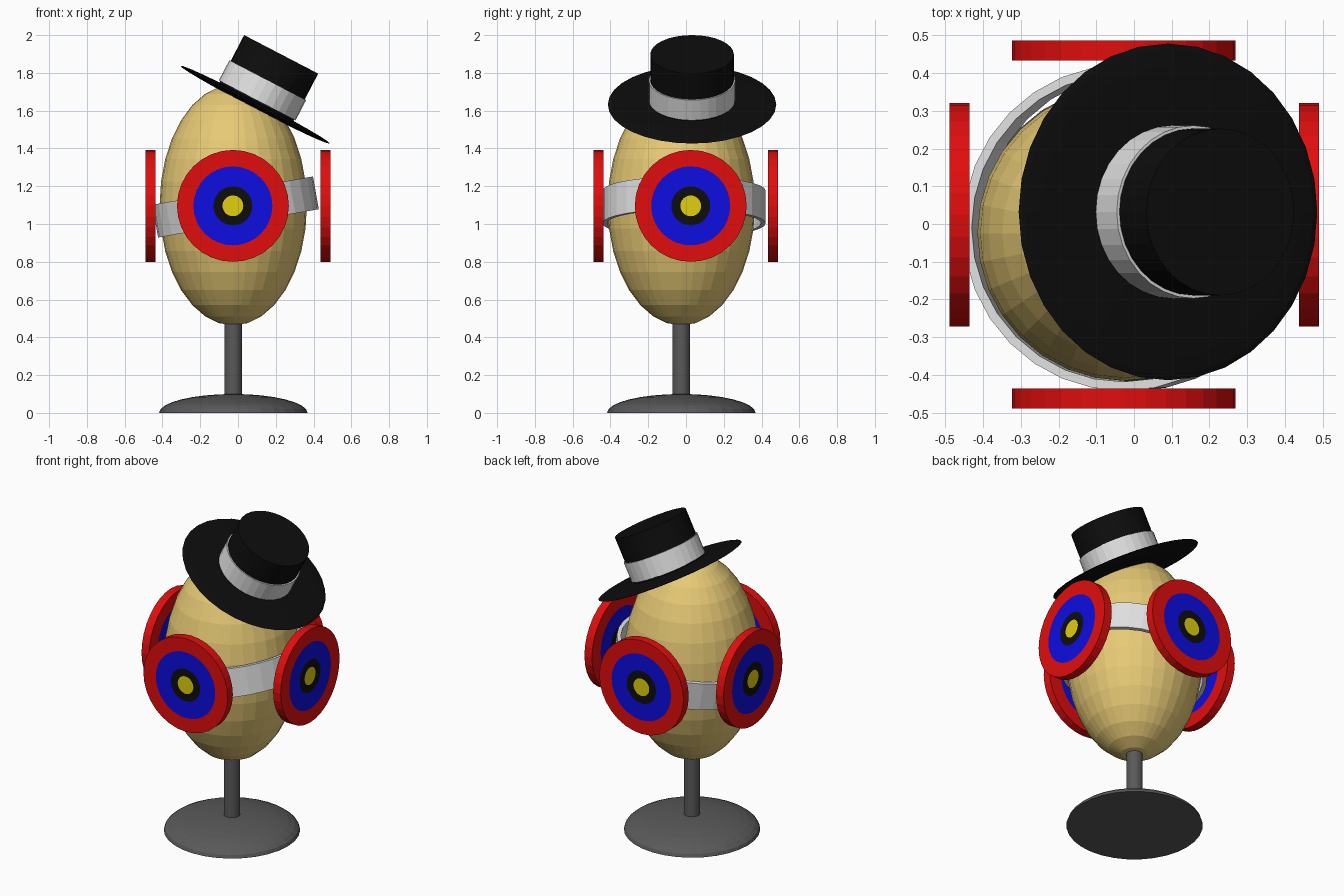
import bpy, bmesh, math
from mathutils import Matrix, Vector

if "Cube" in bpy.data.objects:
    bpy.data.objects.remove(bpy.data.objects["Cube"])


def material(name, color):
    m = bpy.data.materials.new(name)
    m.diffuse_color = (*color, 1)
    m.use_nodes = True
    m.node_tree.nodes["Principled BSDF"].inputs["Base Color"].default_value = m.diffuse_color
    return m


TAN = material("tan", (0.8, 0.59, 0.18))
RED = material("red", (0.75, 0.004, 0.004))
BLUE = material("blue", (0.004, 0.004, 0.75))
YELLOW = material("yellow", (0.75, 0.62, 0.005))
BLACK = material("black", (0.004, 0.004, 0.004))
SILVER = material("silver", (0.75, 0.75, 0.75))
GREY = material("dark grey", (0.1, 0.1, 0.1))


def lathe(name, profile, mats, matrix, seg=32, rule=None, closed=False):
    """Spin an (r, z) profile about z; rule(i) gives the material of strip i."""
    bm = bmesh.new()
    rings = []
    for r, z in profile:
        if r < 1e-6:
            rings.append([bm.verts.new((0, 0, z))] * seg)
        else:
            rings.append([bm.verts.new((r * math.cos(2 * math.pi * k / seg),
                                        r * math.sin(2 * math.pi * k / seg), z))
                          for k in range(seg)])
    n = len(rings)
    for i in range(n if closed else n - 1):
        a, b = rings[i], rings[(i + 1) % n]
        for k in range(seg):
            j = (k + 1) % seg
            corners = list(dict.fromkeys((a[k], a[j], b[j], b[k])))
            f = bm.faces.new(corners)
            f.material_index = rule(i) if rule else 0
    bmesh.ops.recalc_face_normals(bm, faces=bm.faces)
    me = bpy.data.meshes.new(name)
    bm.to_mesh(me)
    bm.free()
    for m in mats:
        me.materials.append(m)
    ob = bpy.data.objects.new(name, me)
    ob.matrix_world = matrix
    bpy.context.collection.objects.link(ob)
    return ob


def arc(rx, rz, a0, a1, n):
    pts = []
    for i in range(n + 1):
        a = math.radians(a0 + (a1 - a0) * i / n)
        pts.append((max(0, rx * math.cos(a)), rz * math.sin(a)))
    return pts


def at(x, y, z):
    return Matrix.Translation((x, y, z))


C = -0.025   # axis of stand and egg

# stand: domed foot and post
lathe("foot", [(0, 0)] + arc(0.393, 0.1, 0, 90, 8), [GREY], at(C, C, 0))
lathe("post", [(0, 0.05), (0.047, 0.05), (0.047, 0.52), (0, 0.52)], [GREY], at(C, C, 0))

# egg-shaped head
lathe("head", arc(0.39, 0.637, -90, 90, 16), [TAN], at(C, C, 1.1))

# tilted strap around the head
lathe("strap", [(0.432, -0.088), (0.432, 0.088), (0.408, 0.088), (0.408, -0.088)],
      [SILVER], at(-0.013, -0.01, 1.09) @ Matrix.Rotation(math.radians(-10), 4, 'Y'),
      closed=True)

# four target discs, rings painted on both faces
radii = [0, 0.055, 0.103, 0.209, 0.296]
t = 0.0265
disc_profile = [(r, t) for r in radii] + [(r, -t) for r in reversed(radii)]
strip_colour = [0, 1, 2, 3, 3, 3, 2, 1, 0]
for name, pos in (("front_disc", (-0.027, -0.462)), ("back_disc", (-0.027, 0.46)),
                  ("left_disc", (-0.462, 0.025)), ("right_disc", (0.463, 0.025))):
    axis = Vector((0, pos[1], 0)) if "front" in name or "back" in name else Vector((pos[0], 0, 0))
    turn = axis.to_track_quat('Z', 'Y').to_matrix().to_4x4()
    lathe(name, disc_profile, [YELLOW, BLACK, BLUE, RED], at(*pos, 1.096) @ turn,
          rule=lambda i: strip_colour[i])

# tilted hat: lens-shaped brim, crown and ribbon
hat = at(0.09, 0.032, 1.632) @ Matrix.Rotation(math.radians(27.5), 4, 'Y')
lathe("hat_brim", arc(0.446, 0.02, -90, 90, 12), [BLACK], hat)
lathe("hat_crown", [(0, 0), (0.221, 0), (0.221, 0.3), (0, 0.3)], [BLACK], hat)
lathe("hat_ribbon", [(0.215, 0.025), (0.229, 0.025), (0.229, 0.146), (0.215, 0.146)],
      [SILVER], hat, closed=True)
